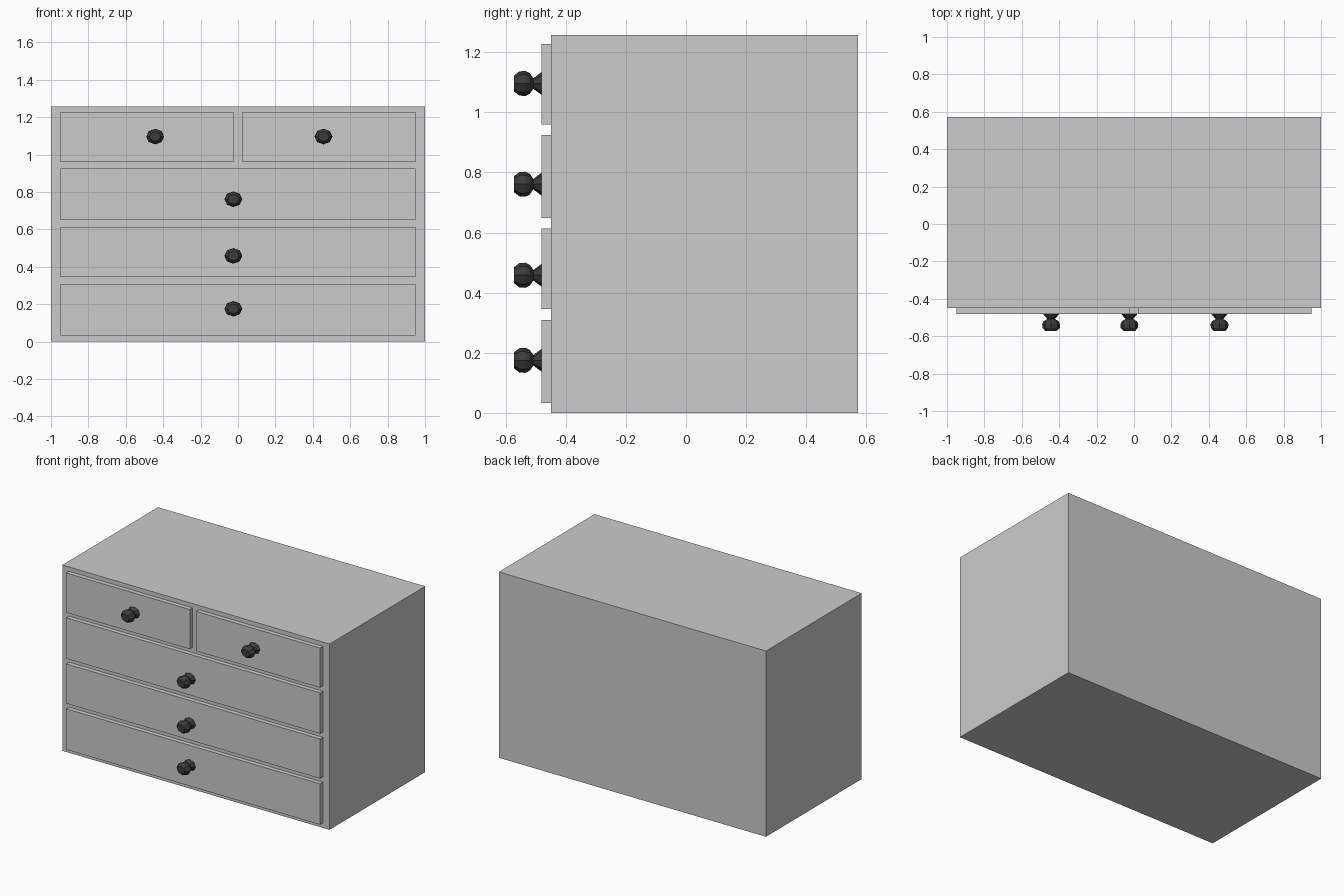
import bpy, bmesh
from math import cos, sin, tau

if "Cube" in bpy.data.objects:
    bpy.data.objects.remove(bpy.data.objects["Cube"])


def box(name, x0, x1, y0, y1, z0, z1):
    bpy.ops.mesh.primitive_cube_add(size=1, location=((x0+x1)/2, (y0+y1)/2, (z0+z1)/2))
    ob = bpy.context.object
    ob.name = name
    ob.scale = (x1-x0, y1-y0, z1-z0)
    bpy.ops.object.transform_apply(location=False, rotation=False, scale=True)
    return ob


dark = bpy.data.materials.new("dark_knob")
dark.diffuse_color = (0.045, 0.045, 0.045, 1)
dark.use_nodes = True
dark.node_tree.nodes["Principled BSDF"].inputs["Base Color"].default_value = dark.diffuse_color

# Knob profile: (depth y, radius) from drawer face to tip
PROFILE = [(-0.478, 0.046), (-0.508, 0.02), (-0.52, 0.04), (-0.535, 0.048),
           (-0.555, 0.046), (-0.573, 0.03)]
SIDES = 8


def knob(name, x, z):
    bm = bmesh.new()
    rings = [[bm.verts.new((r*cos(tau*i/SIDES), y, 0.87*r*sin(tau*i/SIDES)))
              for i in range(SIDES)] for y, r in PROFILE]
    for a, b in zip(rings, rings[1:]):
        for i in range(SIDES):
            j = (i+1) % SIDES
            bm.faces.new((a[i], a[j], b[j], b[i]))
    bm.faces.new(rings[0])
    bm.faces.new(rings[-1])
    bmesh.ops.recalc_face_normals(bm, faces=bm.faces)
    me = bpy.data.meshes.new(name)
    bm.to_mesh(me)
    bm.free()
    me.materials.append(dark)
    ob = bpy.data.objects.new(name, me)
    ob.location = (x, 0, z)
    bpy.context.collection.objects.link(ob)


# Cabinet body
FRONT = -0.45
box("cabinet", -1, 1, FRONT, 0.573, 0, 1.257)

# Drawer fronts with their knobs: x0, x1, z0, z1, knob x, knob z
drawers = {
    "bottom_drawer": (-0.95, 0.95, 0.033, 0.309, -0.025, 0.175),
    "lower_drawer": (-0.95, 0.95, 0.345, 0.613, -0.025, 0.458),
    "middle_drawer": (-0.95, 0.95, 0.649, 0.925, -0.025, 0.761),
    "top_left_drawer": (-0.95, -0.025, 0.96, 1.228, -0.443, 1.096),
    "top_right_drawer": (0.023, 0.95, 0.96, 1.228, 0.457, 1.096),
}
for name, (x0, x1, z0, z1, kx, kz) in drawers.items():
    box(name, x0, x1, -0.48, FRONT, z0, z1)
    knob(name + "_knob", kx, kz)
